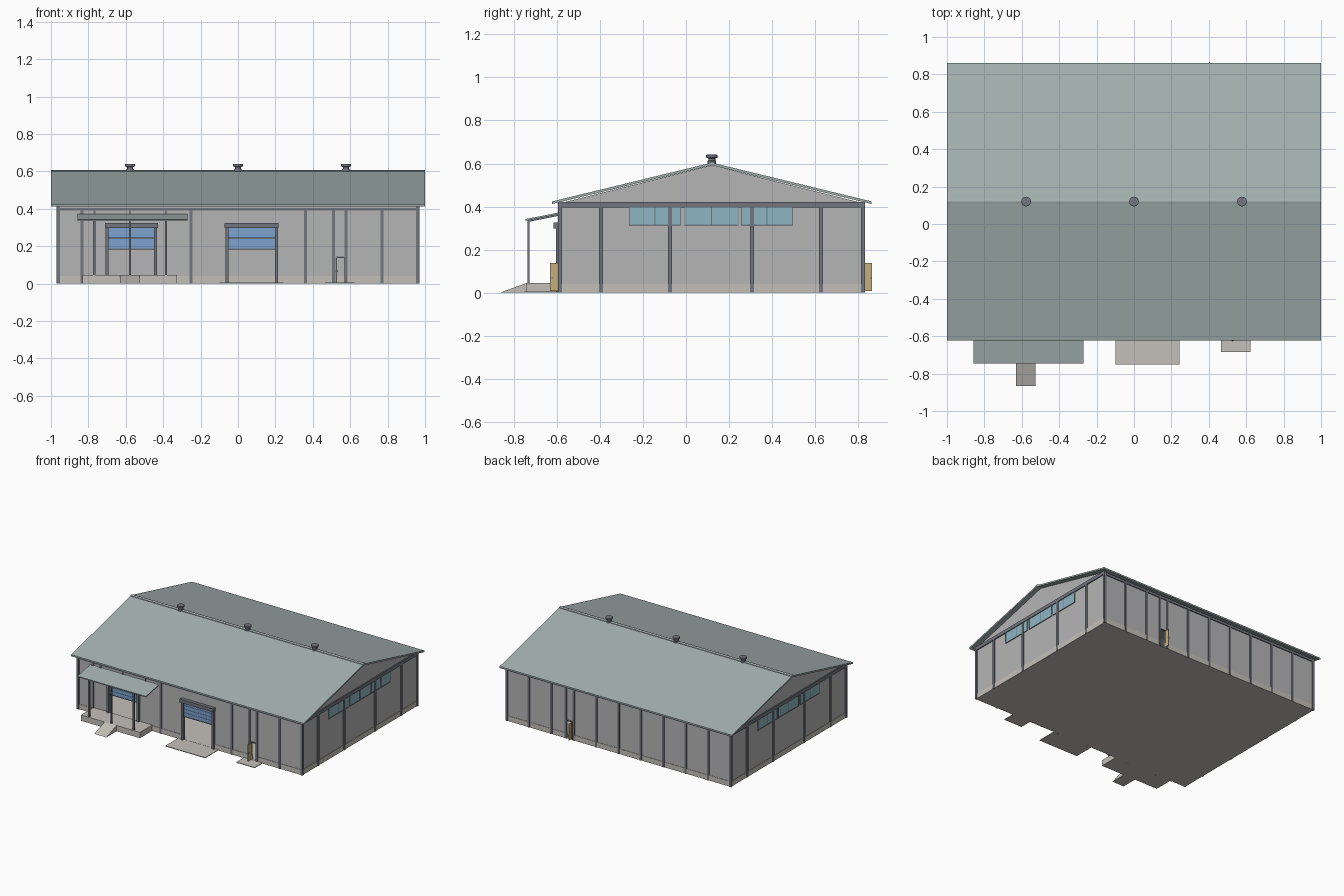
import bpy, bmesh, math

if "Cube" in bpy.data.objects:
    bpy.data.objects.remove(bpy.data.objects["Cube"])


def material(name, rgb):
    m = bpy.data.materials.new(name)
    m.diffuse_color = (*rgb, 1)
    m.use_nodes = True
    m.node_tree.nodes["Principled BSDF"].inputs["Base Color"].default_value = m.diffuse_color
    return m


ROOF = material("roof_green", (0.37, 0.44, 0.43))
TRIM = material("trim_grey", (0.17, 0.18, 0.21))
WALL = material("wall_grey", (0.46, 0.46, 0.46))
CONC = material("concrete", (0.55, 0.53, 0.49))
BLUE = material("shutter_blue", (0.20, 0.36, 0.62))
GLASS = material("window_glass", (0.27, 0.47, 0.55))
WOOD = material("door_wood", (0.55, 0.42, 0.20))


def finish(name, bm, mat):
    bmesh.ops.recalc_face_normals(bm, faces=bm.faces)
    me = bpy.data.meshes.new(name)
    bm.to_mesh(me)
    bm.free()
    ob = bpy.data.objects.new(name, me)
    bpy.context.collection.objects.link(ob)
    me.materials.append(mat)
    return ob


def prism(name, x0, x1, yz, mat):
    """Extrude a (y, z) outline from x0 to x1."""
    bm = bmesh.new()
    f = bm.faces.new([bm.verts.new((x0, y, z)) for y, z in yz])
    ext = bmesh.ops.extrude_face_region(bm, geom=[f])["geom"]
    bmesh.ops.translate(bm, vec=(x1 - x0, 0, 0),
                        verts=[g for g in ext if isinstance(g, bmesh.types.BMVert)])
    return finish(name, bm, mat)


def box(name, x0, x1, y0, y1, z0, z1, mat):
    return prism(name, x0, x1, [(y0, z0), (y1, z0), (y1, z1), (y0, z1)], mat)


def lathe(name, x, y, rz, mat, n=16):
    """Revolve a (radius, z) profile around a vertical axis."""
    bm = bmesh.new()
    rings = [[bm.verts.new((x + r * math.cos(2 * math.pi * i / n),
                            y + r * math.sin(2 * math.pi * i / n), z))
              for i in range(n)] for r, z in rz]
    for a, b in zip(rings, rings[1:]):
        for i in range(n):
            bm.faces.new((a[i], a[(i + 1) % n], b[(i + 1) % n], b[i]))
    bm.faces.new(rings[0])
    bm.faces.new(rings[-1])
    return finish(name, bm, mat)


W, YF, YB, YR = 0.963, -0.588, 0.825, 0.12     # wall half width, front, back, ridge
T, WALL_TOP, EAVE = 0.01, 0.415, 0.42
SHUTTERS = [(-0.70, -0.44), (-0.06, 0.205)]


def long_wall(name, y0, y1, openings):
    """Wall along x with door openings (x0, x1, head height) and a plinth strip."""
    x = -W
    for a, b, h in openings + [(W, W, WALL_TOP)]:
        box(name, x, a, y0, y1, 0, WALL_TOP, WALL)
        box(name + "_plinth", x, a, y0 - 0.003, y1 + 0.003, 0, 0.04, CONC)
        if b > a:
            box(name + "_lintel", a, b, y0, y1, h, WALL_TOP, WALL)
        x = b


# Floor slab and long walls
box("floor_slab", -W, W, YF, YB, 0, 0.006, CONC)
long_wall("front_wall", YF, YF + T, [(a, b, 0.30) for a, b in SHUTTERS] + [(0.53, 0.57, 0.14)])
long_wall("back_wall", YB - T, YB, [(0.405, 0.447, 0.14)])

# Gable walls with columns, windows and beams, on both ends
for s in (-1, 1):
    prism("gable_wall", s * W, s * (W - T),
          [(YF, 0), (YB, 0), (YB, WALL_TOP), (YR, 0.592), (YF, WALL_TOP)], WALL)
    box("gable_plinth", s * (W - T), s * (W + 0.003), YF, YB, 0, 0.04, CONC)
    box("gable_beam", s * (W - T), s * (W + 0.008), YF - 0.007, YB + 0.007, 0.395, 0.422, TRIM)
    for y in (YF + 0.002, -0.395, -0.075, 0.307, 0.627, YB - 0.002):
        box("gable_column", s * (W - T), s * (W + 0.007), y - 0.009, y + 0.009, 0, 0.397, TRIM)
    for a, b in ((-0.263, -0.026), (-0.006, 0.243), (0.258, 0.495)):
        box("window_glass", s * W, s * (W + 0.002), a, b, 0.312, 0.395, GLASS)
        box("window_sill", s * W, s * (W + 0.005), a, b, 0.31, 0.316, TRIM)
        for y in (a, (a + b) / 2, b):
            box("window_bar", s * W, s * (W + 0.004), y - 0.002, y + 0.002, 0.312, 0.395, TRIM)

# Columns and top beams on the long walls
for x in (-0.963, -0.835, -0.25, 0.36, 0.51, 0.577, 0.77, 0.963):
    box("front_column", x - 0.008, x + 0.008, YF - 0.007, YF + T, 0, 0.397, TRIM)
for x in [-0.963 + 0.1926 * i for i in range(11)] + [0.455]:
    box("back_column", x - 0.008, x + 0.008, YB - T, YB + 0.007, 0, 0.397, TRIM)
box("front_beam", -W, W, YF - 0.007, YF + T, 0.391, 0.405, TRIM)
box("back_beam", -W, W, YB - T, YB + 0.007, 0.391, 0.405, TRIM)

# Roof: folded sheet, ridge cap and vents
prism("roof", -1, 1, [(-0.622, 0.412), (YR, 0.592), (0.862, 0.412),
                      (0.862, 0.424), (YR, 0.604), (-0.622, 0.424)], ROOF)
prism("ridge_cap", -1, 1, [(YR - 0.013, 0.599), (YR, 0.602), (YR + 0.013, 0.599),
                           (YR + 0.013, 0.605), (YR, 0.609), (YR - 0.013, 0.605)], ROOF)
for x in (-0.577, 0, 0.577):
    lathe("roof_vent", x, YR, [(0.020, 0.595), (0.020, 0.612), (0.016, 0.614), (0.016, 0.624),
                               (0.026, 0.627), (0.026, 0.639), (0.022, 0.641)], TRIM)

# Half-raised roller shutters with frames and header boxes
for a, b in SHUTTERS:
    for i in range(4):
        z = 0.188 + 0.028 * i
        box("shutter_slat", a, b, YF - 0.002, YF + 0.006, z, z + 0.0265, BLUE)
    box("shutter_bottom_rail", a, b, YF - 0.004, YF + 0.008, 0.183, 0.189, TRIM)
    box("shutter_header", a - 0.012, b + 0.012, YF - 0.027, YF, 0.298, 0.325, TRIM)
    for x in (a, b):
        box("shutter_jamb", x - 0.008, x + 0.008, YF - 0.016, YF + T, 0, 0.30, TRIM)

# Small doors standing open, hinged on the left of each opening
for x0, x1, y, d in ((0.53, 0.57, YF, -1), (0.405, 0.447, YB, 1)):
    ya, yb = sorted((y + d * 0.006, y + d * 0.044 if d < 0 else y + 0.040))
    box("door_leaf", x0 - 0.004, x0, ya, yb, 0.008, 0.138, WOOD)
    yk = y + d * 0.034
    box("door_handle", x0 - 0.008, x0 + 0.004, yk - 0.003, yk + 0.003, 0.066, 0.071, TRIM)
    box("door_head", x0 - 0.008, x1, y - 0.006, y + 0.006, 0.138, 0.145, TRIM)
    box("door_jamb", x0 - 0.008, x0 - 0.003, y - 0.006, y + 0.006, 0, 0.14, TRIM)

# Loading platform with ramp, and ground-level pads
box("loading_platform", -0.832, -0.325, -0.74, YF, 0, 0.045, CONC)
prism("platform_ramp", -0.63, -0.527, [(-0.74, 0), (-0.74, 0.045), (-0.865, 0)], CONC)
box("shutter_pad", -0.10, 0.243, -0.75, YF, 0, 0.005, CONC)
box("door_pad", 0.465, 0.623, -0.685, YF, 0, 0.005, CONC)

# Canopy over the platform
prism("canopy_roof", -0.858, -0.27, [(-0.745, 0.334), (YF, 0.365), (YF, 0.373), (-0.745, 0.342)], ROOF)
for x in (-0.768, -0.577, -0.385):
    box("canopy_post", x - 0.006, x + 0.006, -0.736, -0.726, 0.045, 0.338, TRIM)
    box("canopy_wall_post", x - 0.005, x + 0.005, YF - 0.006, YF, 0.34, 0.397, TRIM)
    prism("canopy_rafter", x - 0.005, x + 0.005,
          [(-0.736, 0.328), (YF, 0.358), (YF, 0.367), (-0.736, 0.337)], TRIM)
